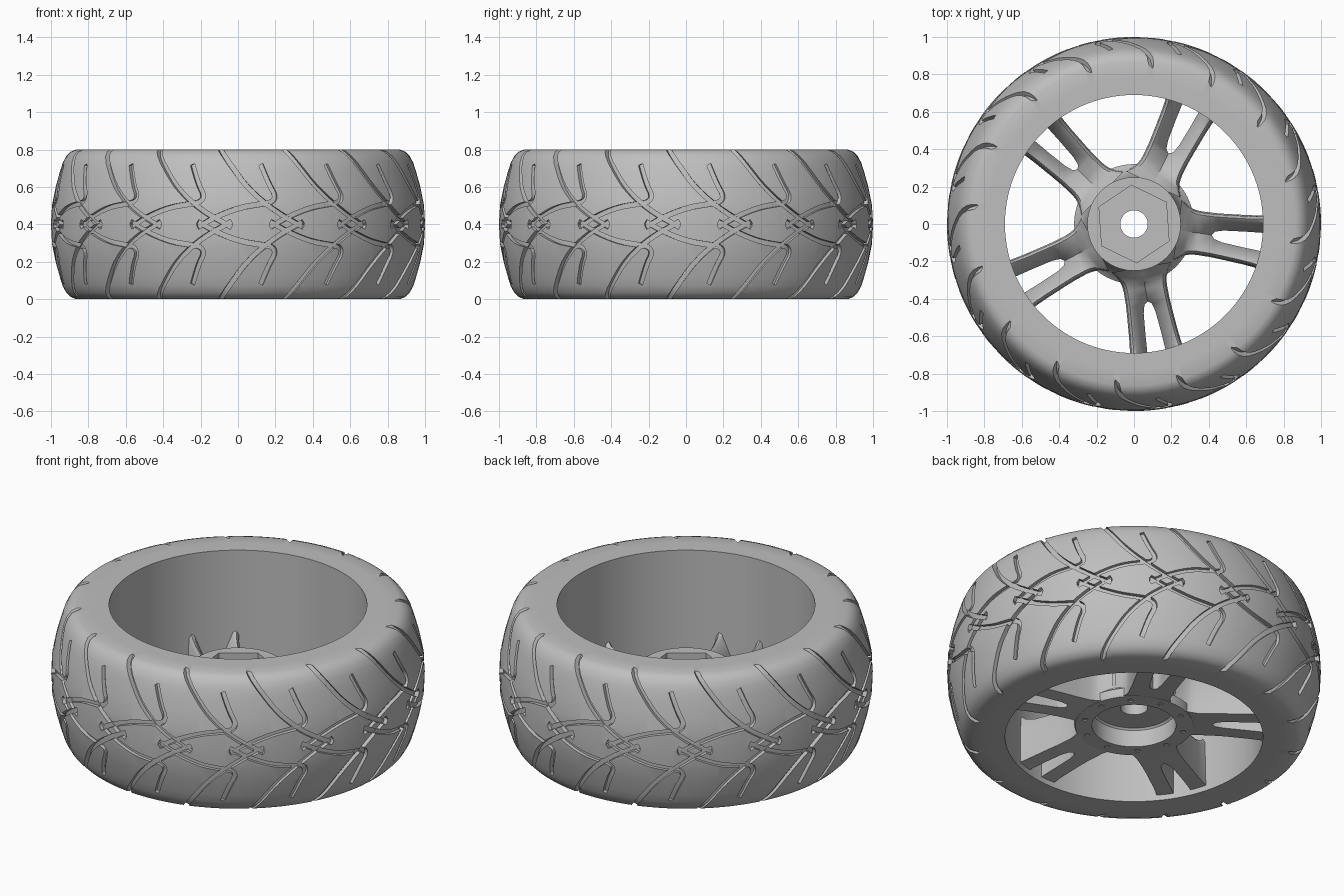
import bpy, bmesh
from math import sin, cos, radians, hypot, pi

if "Cube" in bpy.data.objects:
    bpy.data.objects.remove(bpy.data.objects["Cube"])

SHADE = (0.52, 0.52, 0.52, 1)
grey = bpy.data.materials.new("matte_grey")
grey.use_nodes = True
grey.diffuse_color = SHADE
grey.node_tree.nodes["Principled BSDF"].inputs["Base Color"].default_value = SHADE


def make(name, bm):
    bmesh.ops.recalc_face_normals(bm, faces=bm.faces[:])
    mesh = bpy.data.meshes.new(name)
    bm.to_mesh(mesh)
    bm.free()
    mesh.materials.append(grey)
    ob = bpy.data.objects.new(name, mesh)
    bpy.context.collection.objects.link(ob)
    return ob


def skin(bm, rings, closed):
    """Quads between successive rings; ends are joined or capped."""
    n = len(rings[0])
    pairs = list(zip(rings, rings[1:])) + ([(rings[-1], rings[0])] if closed else [])
    for a, b in pairs:
        for i in range(n):
            j = (i + 1) % n
            bm.faces.new((a[i], a[j], b[j], b[i]))
    if not closed:
        bm.faces.new(rings[0])
        bm.faces.new(rings[-1])


def lathe(name, profile, segs=144):
    bm = bmesh.new()
    rings = []
    for k in range(segs):
        a = 2 * pi * k / segs
        rings.append([bm.verts.new((r * cos(a), r * sin(a), z)) for r, z in profile])
    skin(bm, rings, True)
    return make(name, bm)


def volume(mesh):
    bm = bmesh.new()
    bm.from_mesh(mesh)
    v = bm.calc_volume()
    bm.free()
    return v


def cut(ob, cutter):
    """Boolean difference, undone if a solver setting eats the solid."""
    cutter.hide_render = True
    whole = ob.data.copy()
    bpy.context.view_layer.objects.active = ob
    for self_test in (False, True):
        mod = ob.modifiers.new("cut", 'BOOLEAN')
        mod.operation = 'DIFFERENCE'
        mod.solver = 'EXACT'
        mod.use_self = self_test
        mod.object = cutter
        bpy.ops.object.modifier_apply(modifier=mod.name)
        if 0.7 < volume(ob.data) / volume(whole) < 1.0:
            break
        ob.data = whole.copy()
    bpy.data.objects.remove(cutter)


def smooth(ob, angle=35):
    bpy.ops.object.select_all(action='DESELECT')
    ob.select_set(True)
    bpy.context.view_layer.objects.active = ob
    bpy.ops.object.shade_smooth_by_angle(angle=radians(angle))


# Tyre: symmetric crowned profile, given as (height from middle, radius)
HALF = 0.4
crown = [(0, 1), (0.1, 0.995), (0.2, 0.975), (0.28, 0.953), (0.33, 0.937),
         (0.365, 0.918), (0.388, 0.895), (0.4, 0.865)]


def radius(z):
    h = abs(z - HALF)
    for (h0, r0), (h1, r1) in zip(crown, crown[1:]):
        if h <= h1:
            return r0 + (r1 - r0) * (h - h0) / (h1 - h0)
    return crown[-1][1]


outer = [(r, HALF - h) for h, r in reversed(crown)] + [(r, HALF + h) for h, r in crown[1:]]
tyre = lathe("tyre", [(0.78, 0)] + outer + [(0.78, 2 * HALF)])

# Tread grooves as (degrees, height) paths, repeated around and mirrored
COPIES = 16
long_groove = [(-1, 0.81), (3, 0.72), (9, 0.585), (17, 0.47), (26, 0.385)]
hook_groove = [(13, 0.72), (15.5, 0.61), (17.3, 0.555), (16.3, 0.517), (12, 0.507),
               (6, 0.49), (-1.5, 0.44), (-7, 0.385)]


def rounded(path):
    for _ in range(2):
        new = [path[0]]
        for (a, b), (c, d) in zip(path, path[1:]):
            new += [(a * .75 + c * .25, b * .75 + d * .25), (a * .25 + c * .75, b * .25 + d * .75)]
        path = new + [path[-1]]
    return path


def groove_cutter(path, flip, depth, width=0.013):
    path = [(radians(t - 95.5), z) for t, z in rounded(path)]
    bm = bmesh.new()
    for k in range(COPIES):
        turn = 2 * pi * k / COPIES
        rings = []
        for i, (t, z) in enumerate(path):
            (t0, z0), (t1, z1) = path[max(i - 1, 0)], path[min(i + 1, len(path) - 1)]
            length = hypot(t1 - t0, z1 - z0)
            nt, nz = -(z1 - z0) / length * width, (t1 - t0) / length * width
            r = radius(z)
            ring = []
            for side, rr in ((1, r - depth), (1, r + 0.04), (-1, r + 0.04), (-1, r - depth)):
                a, zz = t + turn + side * nt, z + side * nz
                ring.append(bm.verts.new((rr * cos(a), rr * sin(a), 2 * HALF - zz if flip else zz)))
            rings.append(ring)
        skin(bm, rings, False)
    return make("groove_cutter", bm)


for flip in (False, True):
    for path, depth in ((long_groove, 0.024), (hook_groove, 0.021)):
        cut(tyre, groove_cutter(path, flip, depth + 0.001 * flip))
smooth(tyre)

# Rim barrel
smooth(lathe("rim_barrel", [(0.69, 0), (0.78, 0), (0.78, 0.8), (0.69, 0.8)]))

# Hub: flange below, round boss above, centre bore and lower recess
hub = lathe("hub", [(0.225, 0.07), (0.315, 0.07), (0.32, 0.08), (0.32, 0.12), (0.285, 0.15),
                    (0.262, 0.22), (0.25, 0.3), (0.25, 0.43), (0.073, 0.43), (0.073, 0.18),
                    (0.215, 0.18), (0.225, 0.17)], 96)


def prism_cutter(sides, r, x, y, z0, z1, phase=0):
    bm = bmesh.new()
    angles = [radians(phase) + 2 * pi * k / sides for k in range(sides)]
    skin(bm, [[bm.verts.new((x + r * cos(a), y + r * sin(a), z)) for a in angles]
              for z in (z0, z1)], False)
    return make("hole_cutter", bm)


cut(hub, prism_cutter(6, 0.208, 0, 0, 0.33, 0.5, 34))
for k in range(10):
    a = radians(36 * k + 10)
    cut(hub, prism_cutter(12, 0.015, 0.27 * cos(a), 0.27 * sin(a), 0.03, 0.1))
smooth(hub)

# Spokes: five forked pairs of ribbed arms around a sloping pocket and slot.
# Stations: radius, half widths of spoke, pocket and slot, heights of base, rib and pocket
stations = [(0.235, 0.165, 0, 0, 0.075, 0.36, 0.345),
            (0.27, 0.14, 0, 0, 0.075, 0.32, 0.305),
            (0.3, 0.125, 0, 0, 0.072, 0.295, 0.28),
            (0.32, 0.12, 0.045, 0, 0.07, 0.285, 0.25),
            (0.35, 0.117, 0.07, 0, 0.065, 0.28, 0.22),
            (0.42, 0.118, 0.084, 0, 0.06, 0.275, 0.19),
            (0.435, 0.119, 0.085, 0.02, 0.058, 0.275, 0.185),
            (0.48, 0.122, 0.088, 0.032, 0.055, 0.275, 0.18),
            (0.6, 0.132, 0.096, 0.043, 0.042, 0.285, 0.17),
            (0.66, 0.139, 0.102, 0.047, 0.035, 0.305, 0.17),
            (0.7, 0.147, 0.108, 0.05, 0.03, 0.345, 0.18)]
for k in range(5):
    a = radians(72 * k - 8)
    bm = bmesh.new()
    for side in (1, -1):
        rings = []
        for r, wide, pocket, slot, base, rib, floor in stations:
            section = [(wide, base), (wide - 0.006, rib - 0.02), (wide - 0.02, rib),
                       (pocket, rib - 0.012), (slot, floor), (slot, base)]
            rings.append([bm.verts.new((r * cos(a) - side * w * sin(a),
                                        r * sin(a) + side * w * cos(a), z)) for w, z in section])
        skin(bm, rings, False)
    smooth(make(f"spoke_{k + 1}", bm), 40)
